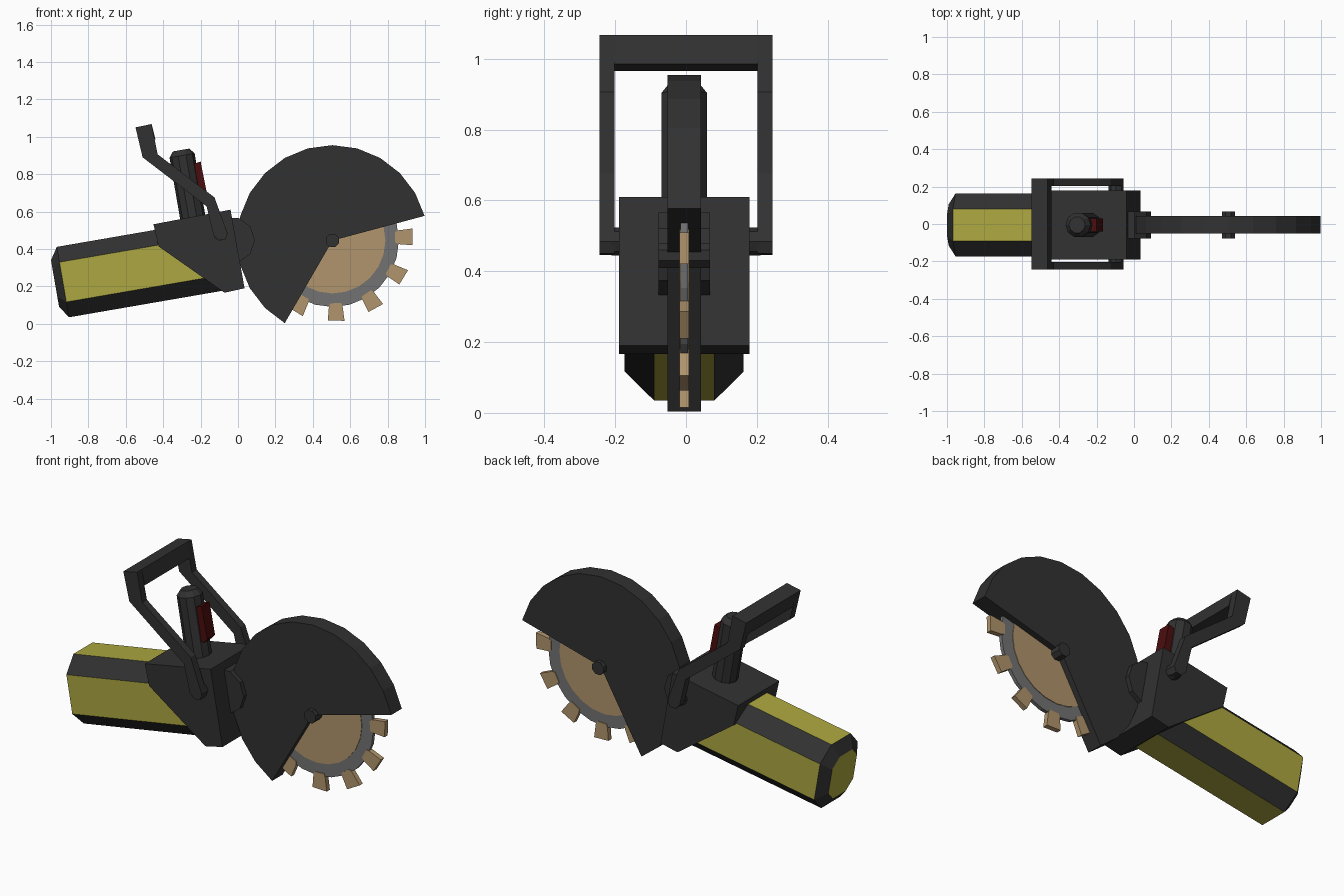
import bpy, bmesh, math
from mathutils import Matrix, Vector

if "Cube" in bpy.data.objects:
    bpy.data.objects.remove(bpy.data.objects["Cube"])


def material(name, rgb):
    m = bpy.data.materials.new(name)
    m.diffuse_color = (*rgb, 1)
    m.use_nodes = True
    m.node_tree.nodes["Principled BSDF"].inputs["Base Color"].default_value = m.diffuse_color
    return m


DARK = material("dark_grey", (0.031, 0.031, 0.031))
YELLOW = material("dull_yellow", (0.42, 0.39, 0.052))
TAN = material("tan_metal", (0.44, 0.30, 0.15))
GREY = material("mid_grey", (0.17, 0.17, 0.17))
RED = material("dark_red", (0.07, 0.004, 0.004))

MID = -0.005  # the tool sits a hair off the y axis


def frame(a, b, h, origin):
    """Matrix sending local axes (a, b, h) to the given world directions."""
    m = Matrix((a, b, h)).transposed().to_4x4()
    m.translation = Vector(origin)
    return m


def loft(name, section, stations, matrix, mats):
    """Sweep a 2D section through (height, scale) stations along local h."""
    bm = bmesh.new()
    rings = [[bm.verts.new((a * s, b * s, h)) for a, b in section] for h, s in stations]
    n = len(section)
    for r0, r1 in zip(rings, rings[1:]):
        for i in range(n):
            j = (i + 1) % n
            bm.faces.new((r0[i], r0[j], r1[j], r1[i]))
    bm.faces.new(rings[0][::-1])
    bm.faces.new(rings[-1])
    bmesh.ops.recalc_face_normals(bm, faces=bm.faces)
    if len(mats) > 1:  # second colour goes on axis-aligned faces
        bm.normal_update()
        for f in bm.faces:
            f.material_index = int(max(abs(c) for c in f.normal) > 0.9)
    bm.transform(matrix)
    bmesh.ops.recalc_face_normals(bm, faces=bm.faces)
    me = bpy.data.meshes.new(name)
    bm.to_mesh(me)
    bm.free()
    for m in mats:
        me.materials.append(m)
    ob = bpy.data.objects.new(name, me)
    bpy.context.collection.objects.link(ob)
    return ob


def plate(name, pts, y0, y1, mat, origin=(0, 0, 0)):
    """Side-view (x, z) outline extruded along y."""
    m = frame((1, 0, 0), (0, 0, 1), (0, 1, 0), origin)
    return loft(name, pts, [(y0, 1), (y1, 1)], m, [mat])


def ngon(n, r, start=0.0):
    return [(r * math.cos(start + 2 * math.pi * i / n),
             r * math.sin(start + 2 * math.pi * i / n)) for i in range(n)]


# Tilted frame shared by motor and grip
T = math.radians(9.8)
U = (math.cos(T), 0, math.sin(T))
V = (-math.sin(T), 0, math.cos(T))
Y = (0, 1, 0)

# Motor: chamfered octagonal body with yellow flats
w, h, c = 0.168, 0.191, 0.083
octagon = [(w, h - c), (w - c, h), (c - w, h), (-w, h - c),
           (-w, c - h), (c - w, -h), (w - c, -h), (w, c - h)]
loft("motor_body", octagon, [(-0.043, 0.66), (0, 1), (0.91, 1)],
     frame(Y, V, U, (-0.936, MID, 0.223)), [DARK, YELLOW])

# Wedge housing
plate("housing", [(-0.452, 0.532), (-0.04, 0.61), (0.035, 0.19),
                  (-0.072, 0.166), (-0.425, 0.414)], MID - 0.184, MID + 0.184, DARK)

# Rear grip and trigger
loft("grip", ngon(10, 0.068), [(0, 1), (0.37, 1), (0.4, 0.65)],
     frame(U, Y, V, (-0.236, MID, 0.535)), [DARK])
plate("trigger", [(-0.26, 0.845), (-0.2, 0.868), (-0.165, 0.69),
                  (-0.185, 0.665), (-0.225, 0.67)], MID - 0.035, MID + 0.035, RED)

# Loop handle: two bent arms, pivot pads and a cross bar
arm = [(-0.548, 1.05), (-0.51, 0.89), (-0.168, 0.628), (-0.131, 0.473),
       (-0.104, 0.446), (-0.067, 0.45), (-0.056, 0.484), (-0.126, 0.676),
       (-0.43, 0.906), (-0.462, 1.068)]
for side, s in (("front", -1), ("back", 1)):
    plate(f"handle_arm_{side}", arm, s * 0.202, s * 0.244, DARK)
    plate(f"handle_pad_{side}", ngon(8, 0.04), s * 0.17, s * 0.21, DARK,
          (-0.095, 0, 0.484))
plate("handle_cross_bar", [(-0.548, 1.05), (-0.527, 0.965), (-0.441, 0.985),
                           (-0.462, 1.068)], -0.203, 0.203, DARK)

# Arm pivot between housing and guard
plate("guard_pivot", ngon(10, 0.125), -0.073, 0.073, DARK, (-0.035, MID, 0.447))

# Blade guard: 225 degree sector in 15 degree steps
HUB = (0.505, MID, 0.445)
sector = [(0, 0)] + [(0.51 * math.cos(math.radians(a)), 0.51 * math.sin(math.radians(a)))
                     for a in range(15, 241, 15)]
plate("blade_guard", sector, -0.047, 0.047, DARK, HUB)
plate("hub_bolt", ngon(8, 0.038, math.pi / 8), -0.073, 0.073, DARK, HUB)

# Blade: tan core, grey rim, twelve teeth
plate("blade_core", ngon(24, 0.283), -0.013, 0.013, TAN, HUB)
plate("blade_rim", ngon(24, 0.355), -0.01, 0.01, GREY, HUB)
tooth = [(0.335, -0.03), (0.355, -0.038), (0.425, -0.047),
         (0.432, 0.042), (0.355, 0.036), (0.335, 0.028)]
for i in range(12):
    a = math.radians(3 + 30 * i)
    pts = [(x * math.cos(a) - z * math.sin(a), x * math.sin(a) + z * math.cos(a))
           for x, z in tooth]
    plate(f"blade_tooth_{i + 1}", pts, -0.014, 0.014, TAN, HUB)
